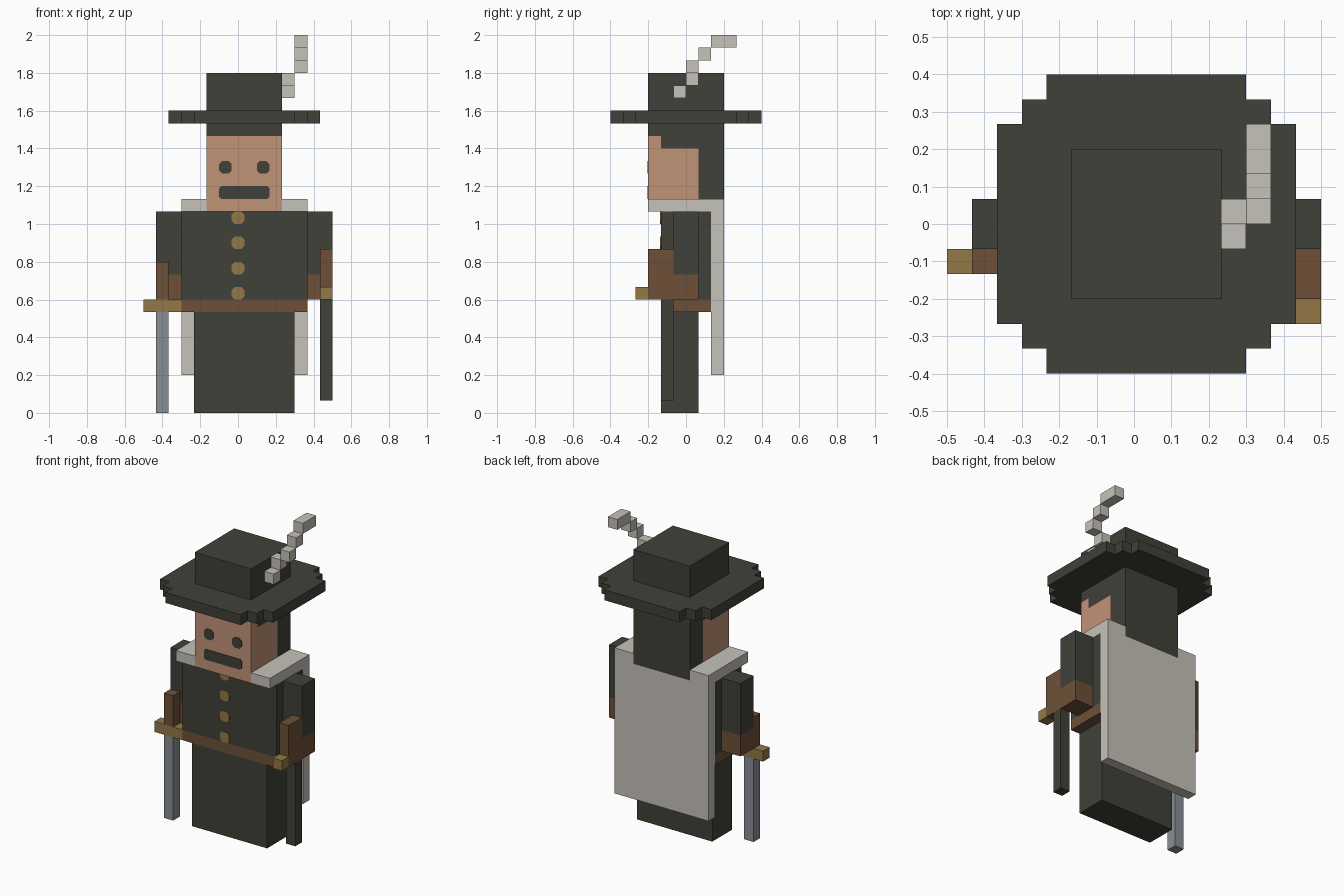
import bpy, bmesh

if "Cube" in bpy.data.objects:
    bpy.data.objects.remove(bpy.data.objects["Cube"])

U = 1 / 15  # one grid cell; parts are measured in cells


def material(name, r, g, b):
    lin = [((c / 255 + 0.055) / 1.055) ** 2.4 for c in (r, g, b)]
    m = bpy.data.materials.new(name)
    m.diffuse_color = (*lin, 1)
    m.use_nodes = True
    m.node_tree.nodes["Principled BSDF"].inputs["Base Color"].default_value = m.diffuse_color
    return m


DARK = material("dark cloth", 64, 65, 57)
SKIN = material("skin", 193, 147, 119)
BROWN = material("brown leather", 109, 80, 56)
GOLD = material("gold", 147, 121, 70)
CREAM = material("cream cloth", 198, 194, 186)
STEEL = material("steel", 137, 143, 149)


def add_prism(bm, pts, axis, lo, hi):
    """Extrude a 2D outline (in cells) along an axis from lo to hi."""
    rings = []
    for d in (lo, hi):
        ring = []
        for a, b in pts:
            x, y, z = {"x": (d, a, b), "y": (a, d, b), "z": (a, b, d)}[axis]
            ring.append(bm.verts.new(((x - 7.5) * U, (y - 6) * U, z * U)))
        rings.append(ring)
    n = len(pts)
    bm.faces.new(rings[0])
    bm.faces.new(rings[1])
    for i in range(n):
        j = (i + 1) % n
        bm.faces.new((rings[0][i], rings[0][j], rings[1][j], rings[1][i]))


def finish(name, bm, mat):
    bmesh.ops.recalc_face_normals(bm, faces=bm.faces)
    me = bpy.data.meshes.new(name)
    bm.to_mesh(me)
    bm.free()
    me.materials.append(mat)
    ob = bpy.data.objects.new(name, me)
    bpy.context.collection.objects.link(ob)
    return ob


def prism(name, pts, axis, lo, hi, mat):
    bm = bmesh.new()
    add_prism(bm, pts, axis, lo, hi)
    return finish(name, bm, mat)


def boxes(name, mat, *ranges):
    """One object from boxes given as (x0, x1, y0, y1, z0, z1)."""
    bm = bmesh.new()
    for x0, x1, y0, y1, z0, z1 in ranges:
        add_prism(bm, [(x0, y0), (x1, y0), (x1, y1), (x0, y1)], "z", z0, z1)
    return finish(name, bm, mat)


def plate(name, x0, x1, z0, z1, y, mat, c=0.24):
    """Thin front-facing plate with clipped corners."""
    pts = [(x0 + c, z0), (x1 - c, z0), (x1, z0 + c), (x1, z1 - c),
           (x1 - c, z1), (x0 + c, z1), (x0, z1 - c), (x0, z0 + c)]
    return prism(name, pts, "y", y - 0.05, y, mat)


# Body
boxes("legs", DARK, (4, 12, 4, 7, 0, 8))
boxes("belt", BROWN, (3, 13, 4, 8, 8, 9))
boxes("coat", DARK, (3, 13, 4, 8, 9, 16))
for i in range(4):
    plate(f"button_{i + 1}", 7, 8, 9 + 2 * i, 10 + 2 * i, 4, GOLD)

# Arms, mirrored about the body centre x = 8
for side, x0 in (("left", 1), ("right", 13)):
    boxes(f"{side}_sleeve", DARK, (x0, x0 + 2, 5, 7, 11, 16))
    boxes(f"{side}_glove", BROWN, (x0, x0 + 2, 5, 7, 9, 11))

# Cape and shoulder collar
boxes("cape", CREAM, (3, 13, 8, 9, 3, 16))
boxes("collar", CREAM, (3, 5, 3, 9, 16, 17), (11, 13, 3, 9, 16, 17))

# Head: stepped face profile with hair wrapped over the top and back
prism("face", [(3, 16), (7, 16), (7, 21), (4, 21), (4, 22), (3, 22)],
      "x", 5, 11, SKIN)
prism("hair", [(7, 16), (9, 16), (9, 23), (3, 23), (3, 22), (4, 22),
               (4, 21), (7, 21)], "x", 5, 11, DARK)
for side, x in (("left", 6), ("right", 9)):
    plate(f"{side}_eye", x, x + 1, 19, 20, 3, DARK)
plate("mouth", 6, 10, 17, 18, 3, DARK, 0.15)

# Hat: stepped round brim, crown and feather
quarter = [(4, 6), (5, 5), (6, 4)]  # half width, half depth of each step
corner = [(6, 4), (5, 4), (5, 5), (4, 5), (4, 6)]
brim = ([(8 + x, 6 + y) for x, y in corner]
        + [(8 - x, 6 + y) for x, y in reversed(corner)]
        + [(8 - x, 6 - y) for x, y in corner]
        + [(8 + x, 6 - y) for x, y in reversed(corner)])
prism("hat_brim", brim, "z", 23, 24, DARK)
boxes("hat_crown", DARK, (5, 11, 3, 9, 24, 27))
boxes("feather", CREAM,
      (11, 12, 5, 6, 25, 26), (11, 12, 6, 7, 26, 27), (12, 13, 6, 7, 27, 28),
      (12, 13, 7, 8, 28, 29), (12, 13, 8, 10, 29, 30))

# Sword in the left hand
boxes("sword_grip", BROWN, (1, 2, 4, 5, 9, 12))
boxes("sword_guard", GOLD, (0, 3, 4, 5, 8, 9))
boxes("sword_blade", STEEL, (1, 2, 4, 5, 0, 8))

# Gun in the right hand
boxes("gun_stock", BROWN, (14, 15, 3, 5, 9, 13))
boxes("gun_trigger", GOLD, (14, 15, 2, 3, 9, 10))
boxes("gun_barrel", DARK, (14, 15, 4, 5, 1, 9))
